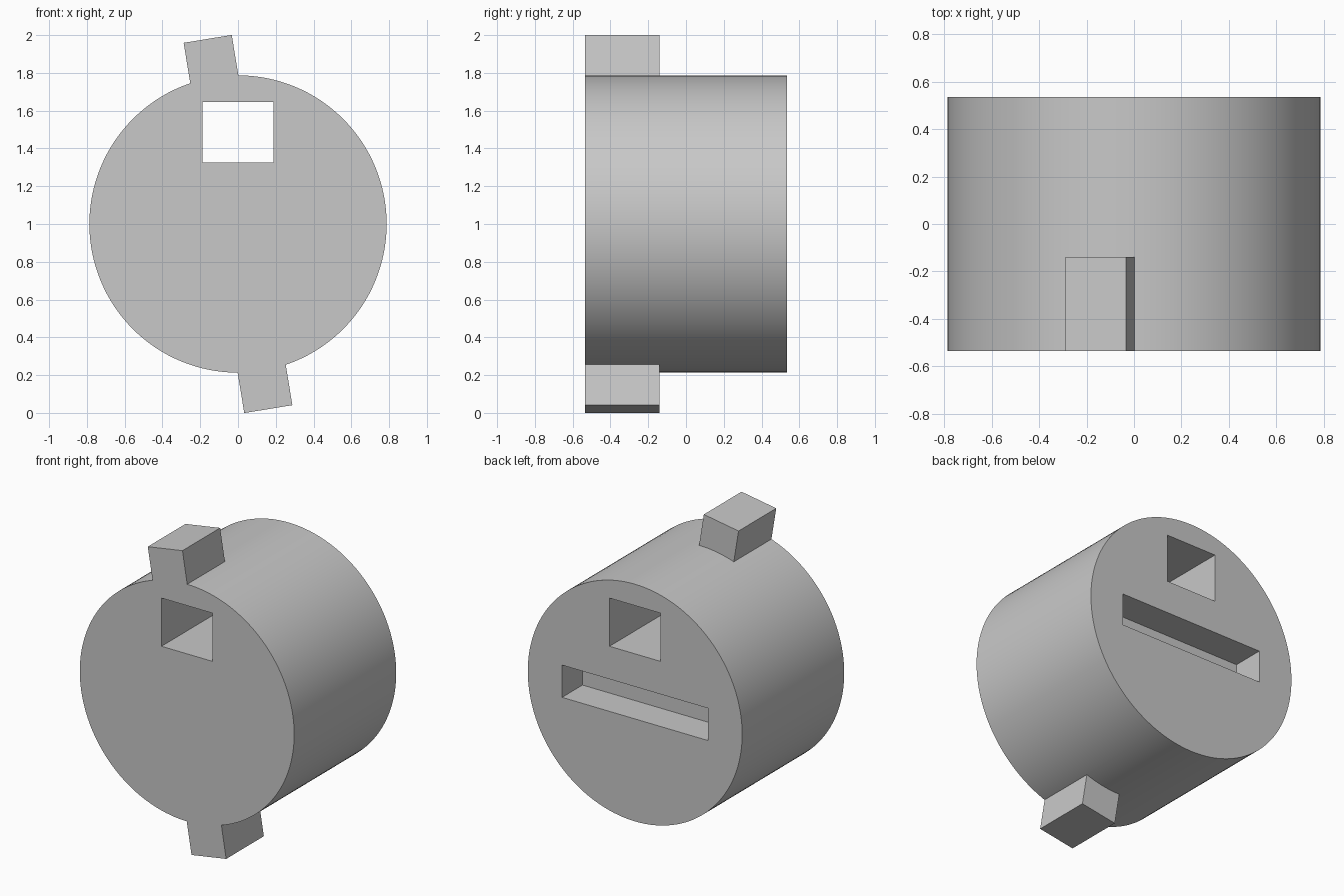
import bpy
import math
from mathutils import Matrix

if "Cube" in bpy.data.objects:
    bpy.data.objects.remove(bpy.data.objects["Cube"], do_unlink=True)

RADIUS, HALF_DEPTH, CENTRE_Z = 0.787, 0.535, 1.0
TAB_ANGLE = math.radians(9.3)

grey = bpy.data.materials.new("light_grey")
grey.use_nodes = True
colour = (0.58, 0.58, 0.58, 1)
grey.diffuse_color = colour
grey.node_tree.nodes["Principled BSDF"].inputs["Base Color"].default_value = colour


def box(name, low, high, turn=0.0):
    """Box between two corners about the drum axis, turned around that axis."""
    bpy.ops.mesh.primitive_cube_add(size=1)
    obj = bpy.context.object
    obj.name = name
    size = [h - l for l, h in zip(low, high)]
    middle = [(l + h) / 2 for l, h in zip(low, high)]
    obj.data.transform(Matrix.Translation((0, 0, CENTRE_Z))
                       @ Matrix.Rotation(turn, 4, 'Y')
                       @ Matrix.Translation(middle)
                       @ Matrix.Diagonal((*size, 1)))
    obj.data.materials.append(grey)
    return obj


def combine(target, tool, operation):
    """Apply a boolean and remove the tool."""
    tool.hide_render = True
    mod = target.modifiers.new(tool.name, 'BOOLEAN')
    mod.operation = operation
    mod.solver = 'EXACT'
    mod.object = tool
    bpy.ops.object.select_all(action='DESELECT')
    target.select_set(True)
    bpy.context.view_layer.objects.active = target
    bpy.ops.object.modifier_apply(modifier=mod.name)
    bpy.data.objects.remove(tool, do_unlink=True)


# Round drum lying along y
bpy.ops.mesh.primitive_cylinder_add(vertices=128, radius=RADIUS, depth=2 * HALF_DEPTH)
drum = bpy.context.object
drum.name = "drum_body"
drum.data.transform(Matrix.Translation((0, 0, CENTRE_Z)) @ Matrix.Rotation(math.pi / 2, 4, 'X'))
drum.data.materials.append(grey)

# Two opposite locking tabs, flush with the front
for name, turn in (("top_tab", -TAB_ANGLE), ("bottom_tab", math.pi - TAB_ANGLE)):
    tab = box(name, (-0.129, -HALF_DEPTH, 0.7), (0.129, -0.14, 0.993), turn)
    combine(drum, tab, 'UNION')

# Square hole right through
combine(drum, box("hole_cutter", (-0.187, -1, 0.325), (0.187, 1, 0.645)), 'DIFFERENCE')

# Blind slot across the back
combine(drum, box("slot_cutter", (-0.535, HALF_DEPTH - 0.214, -0.107), (0.535, 1, 0.107)),
        'DIFFERENCE')

bpy.ops.object.shade_smooth_by_angle(angle=math.radians(30))
